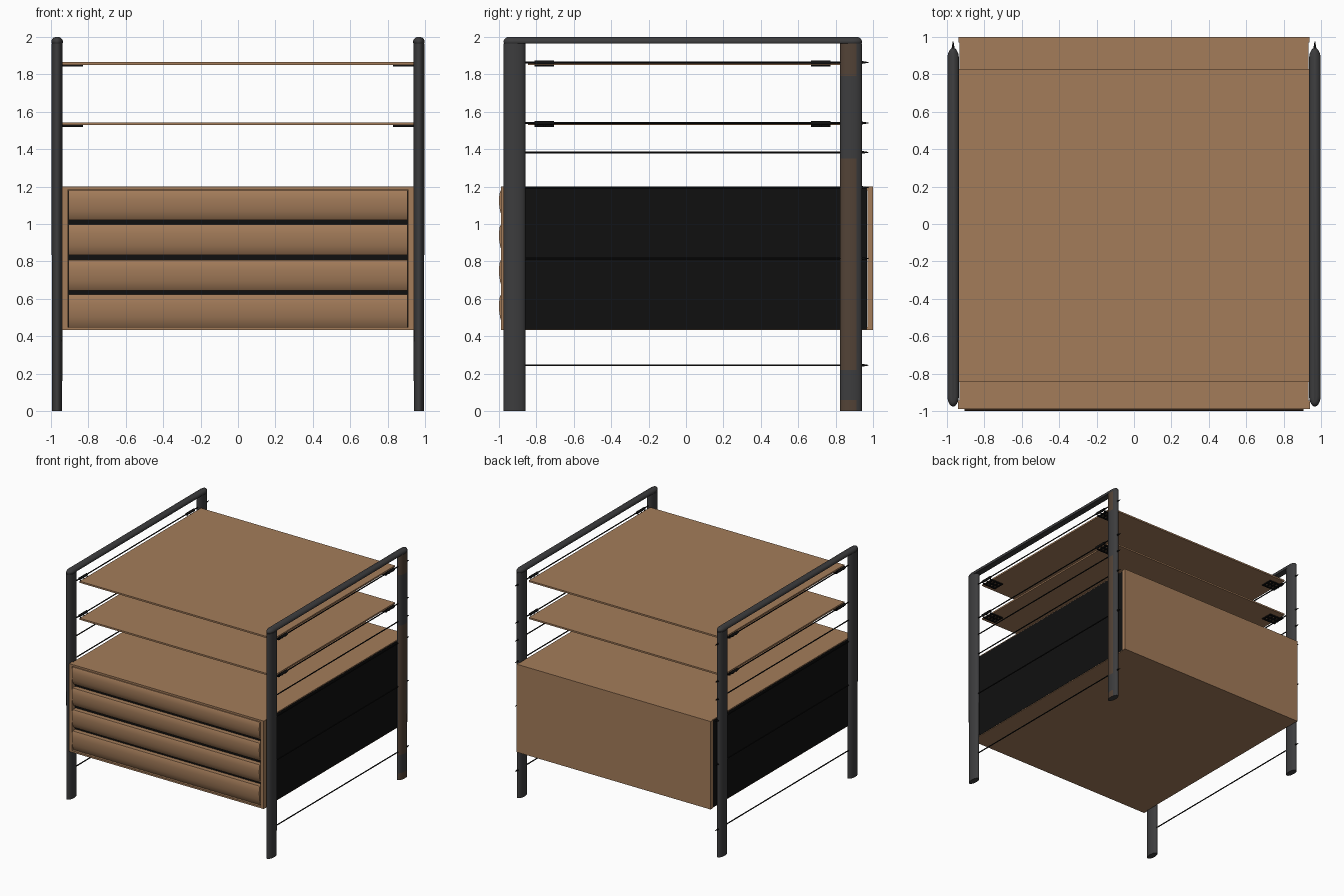
import bpy, bmesh, math
from mathutils import Vector

if "Cube" in bpy.data.objects:
    bpy.data.objects.remove(bpy.data.objects["Cube"])


def mat(name, rgb):
    m = bpy.data.materials.new(name)
    m.diffuse_color = (*rgb, 1)
    m.use_nodes = True
    m.node_tree.nodes["Principled BSDF"].inputs["Base Color"].default_value = m.diffuse_color
    return m


WOOD = mat("warm_wood", (0.37, 0.202, 0.102))
GREY = mat("dark_grey_metal", (0.046, 0.046, 0.048))
BLACK = mat("black", (0.005, 0.005, 0.005))
BROWN = mat("dark_brown", (0.085, 0.055, 0.037))


def finish(bm, name, mats, smooth=None):
    bmesh.ops.recalc_face_normals(bm, faces=bm.faces[:])
    me = bpy.data.meshes.new(name)
    bm.to_mesh(me)
    bm.free()
    for m in mats:
        me.materials.append(m)
    ob = bpy.data.objects.new(name, me)
    bpy.context.collection.objects.link(ob)
    if smooth:
        bpy.ops.object.select_all(action='DESELECT')
        bpy.context.view_layer.objects.active = ob
        ob.select_set(True)
        bpy.ops.object.shade_smooth_by_angle(angle=math.radians(smooth))
    return ob


def add_box(bm, x0, x1, y0, y1, z0, z1):
    r = bmesh.ops.create_cube(bm, size=1)
    for v in r["verts"]:
        v.co = Vector(((x0 + x1) / 2 + v.co.x * (x1 - x0),
                       (y0 + y1) / 2 + v.co.y * (y1 - y0),
                       (z0 + z1) / 2 + v.co.z * (z1 - z0)))


def boxes(name, material, *dims):
    bm = bmesh.new()
    for d in dims:
        add_box(bm, *d)
    return finish(bm, name, [material])


def stack(bm, loops):
    """Skin a list of closed point loops and cap both ends."""
    rings = [[bm.verts.new(p) for p in lp] for lp in loops]
    n = len(rings[0])
    for a, b in zip(rings, rings[1:]):
        for i in range(n):
            j = (i + 1) % n
            bm.faces.new((a[i], a[j], b[j], b[i]))
    bm.faces.new(rings[0])
    bm.faces.new(rings[-1])


def oval(cx, y0, y1, rx, ry, z, n=32):
    """Plan outline with elliptical ends; y0..y1 are the end centres."""
    pts = []
    for i in range(n):
        a = 2 * math.pi * (i + 0.5) / n
        c = y1 if math.sin(a) > 0 else y0
        pts.append((cx + rx * math.cos(a), c + ry * math.sin(a), z))
    return pts


def tube(bm, x, y0, y1, z, r0, r1, n=10):
    stack(bm, [[(x + r * math.cos(2 * math.pi * i / n), y,
                 z + r * math.sin(2 * math.pi * i / n)) for i in range(n)]
               for y, r in ((y0, r0), (y1, r1))])


FRONT_Y, BACK_Y = -0.917, 0.883
ROD_Z = (0.245, 0.815, 1.195, 1.383, 1.54, 1.864)
SHELF_Z = (1.535, 1.858)

for side, s in (("left", -1), ("right", 1)):
    X = s * 0.967
    # oval posts; the right back one carries dark brown patches on its outside
    for end, cy in (("front", FRONT_Y), ("back", BACK_Y)):
        bm = bmesh.new()
        stack(bm, [oval(X, cy, cy, 0.027 + 0.003 * min(z, 1), 0.059, z)
                   for z in (0, 0.06, 0.22, 1.35, 1.79, 1.965)])
        bmesh.ops.recalc_face_normals(bm, faces=bm.faces[:])
        if s > 0 and end == "back":
            for f in bm.faces:
                c = f.calc_center_median()
                if f.normal.x > 0.1 and c.y < 0.912 and (
                        c.z < 0.06 or 0.22 < c.z < 1.35 or c.z > 1.79):
                    f.material_index = 1
        finish(bm, f"{side}_{end}_post", [GREY, BROWN], 40)

    # rounded top rail joining the posts
    bm = bmesh.new()
    stack(bm, [oval(X, FRONT_Y, BACK_Y, 0.031 - i, 0.058 - i, z)
               for z, i in ((1.965, 0.004), (1.97, 0), (1.98, 0), (1.988, 0.004),
                            (1.995, 0.011), (2.0, 0.022))])
    finish(bm, f"{side}_top_rail", [GREY], 50)

    # thin rods with pointed ends behind the back post
    bm = bmesh.new()
    for z in ROD_Z:
        tube(bm, X, FRONT_Y, 0.95, z, 0.005, 0.005)
        tube(bm, X, 0.935, 0.975, z, 0.009, 0.002)
    finish(bm, f"{side}_rods", [BLACK], 40)

    # shelf clips: rod sleeve, arm and ribbed plate under the shelf
    bm = bmesh.new()
    for z in SHELF_Z:
        for yc in (-0.757, 0.72):
            tube(bm, X, yc - 0.052, yc + 0.052, z + 0.005, 0.011, 0.011)
            xa, xb = sorted((s * 0.83, s * 0.962))
            for k in (-1, 0, 1):
                add_box(bm, xa, xb, yc + k * 0.045 - 0.007, yc + k * 0.045 + 0.007,
                        z - 0.016, z - 0.007)
            for k in range(4):
                xm = s * (0.838 + 0.034 * k)
                add_box(bm, xm - 0.007, xm + 0.007, yc - 0.052, yc + 0.052,
                        z - 0.016, z - 0.007)
    finish(bm, f"{side}_shelf_clips", [BLACK], 40)

    # black cabinet side
    xa, xb = sorted((s * 0.915, s * 0.934))
    boxes(f"{side}_cabinet_side", BLACK, (xa, xb, -0.968, 0.968, 0.437, 1.192))

# shelves
for name, z in zip(("lower_shelf", "upper_shelf"), SHELF_Z):
    boxes(name, WOOD, (-0.938, 0.938, -0.845, 0.828, z - 0.007, z + 0.007))

# cabinet shell
boxes("cabinet_top", WOOD, (-0.932, 0.932, -0.97, 0.98, 1.18, 1.2))
boxes("cabinet_bottom", WOOD, (-0.932, 0.932, -0.97, 0.98, 0.432, 0.448))
boxes("cabinet_back", WOOD, (-0.938, 0.938, 0.97, 1.0, 0.432, 1.2))
boxes("drawer_recess", BLACK, (-0.915, 0.915, -0.95, -0.935, 0.44, 1.19))
boxes("cabinet_front_frame", WOOD,
      (-0.94, -0.91, -0.988, -0.945, 0.432, 1.2),
      (0.91, 0.94, -0.988, -0.945, 0.432, 1.2),
      (-0.91, 0.91, -0.988, -0.945, 1.184, 1.2),
      (-0.91, 0.91, -0.988, -0.945, 0.432, 0.447))

# softly bowed drawer fronts
for i, (z0, z1) in enumerate(((0.45, 0.622), (0.645, 0.808),
                              (0.835, 0.997), (1.022, 1.18))):
    h = z1 - z0
    prof = [(-0.945, 0), (-0.972, 0), (-0.985, 0.12), (-0.994, 0.3), (-0.999, 0.5),
            (-1.0, 0.7), (-0.997, 0.9), (-0.99, 1), (-0.945, 1)]
    bm = bmesh.new()
    stack(bm, [[(x, y, z0 + t * h) for y, t in prof] for x in (-0.905, 0.905)])
    finish(bm, f"drawer_front_{i + 1}", [WOOD], 35)
